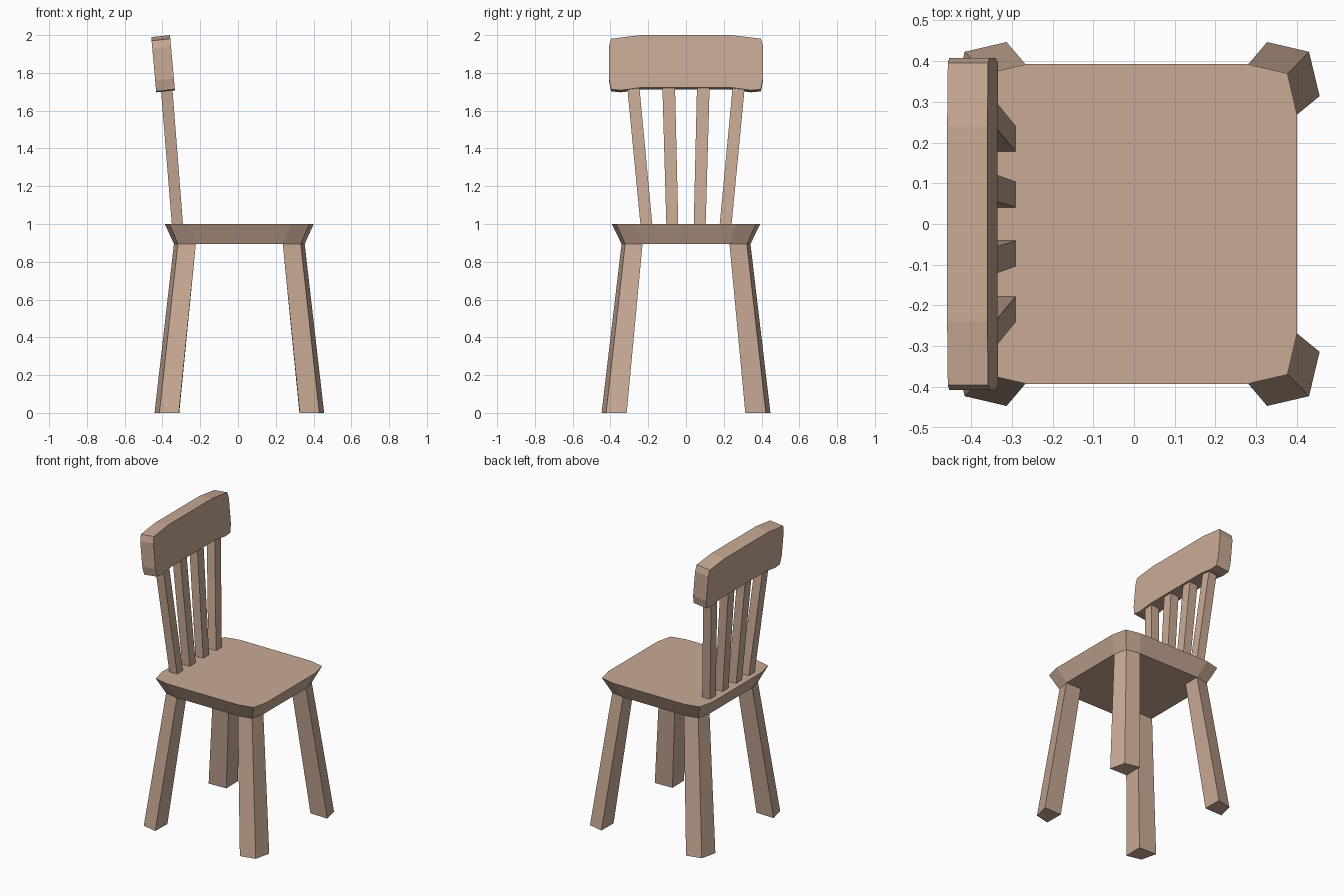
import bpy, bmesh

if "Cube" in bpy.data.objects:
    bpy.data.objects.remove(bpy.data.objects["Cube"])

CX = 0.007  # seat and legs are mirrored about this x

wood = bpy.data.materials.new("wood")
wood.diffuse_color = (0.58, 0.40, 0.30, 1)
wood.use_nodes = True
wood.node_tree.nodes["Principled BSDF"].inputs["Base Color"].default_value = wood.diffuse_color


def loft(name, ring_a, ring_b):
    """Closed solid between two matching rings of points."""
    bm = bmesh.new()
    a = [bm.verts.new(p) for p in ring_a]
    b = [bm.verts.new(p) for p in ring_b]
    bm.faces.new(a)
    bm.faces.new(b)
    n = len(a)
    for i in range(n):
        j = (i + 1) % n
        bm.faces.new((a[i], a[j], b[j], b[i]))
    bmesh.ops.recalc_face_normals(bm, faces=bm.faces)
    mesh = bpy.data.meshes.new(name)
    bm.to_mesh(mesh)
    bm.free()
    mesh.materials.append(wood)
    obj = bpy.data.objects.new(name, mesh)
    bpy.context.collection.objects.link(obj)
    return obj


def four_corners(corner, z):
    """Mirror one corner's points into a full ring at height z."""
    ring = []
    for sx, sy in ((1, 1), (-1, 1), (-1, -1), (1, -1)):
        pts = corner if sx * sy > 0 else corner[::-1]
        ring += [(CX + sx * x, sy * y, z) for x, y in pts]
    return ring


# Seat: clipped corners, tapering towards the underside
loft("seat",
     four_corners([(0.346, 0.23), (0.325, 0.322), (0.23, 0.341)], 0.894),
     four_corners([(0.394, 0.267), (0.37, 0.37), (0.27, 0.393)], 1.0))

# Legs: splayed, kite-shaped section
foot = [(0.449, 0.314), (0.423, 0.423), (0.320, 0.447), (0.318, 0.318)]
head = [(0.346, 0.23), (0.325, 0.322), (0.23, 0.341), (0.23, 0.23)]
for sx, side in ((1, "right"), (-1, "left")):
    for sy, end in ((-1, "front"), (1, "back")):
        loft(f"{end}_{side}_leg",
             [(CX + sx * x, sy * y, 0) for x, y in foot],
             [(CX + sx * x, sy * y, 0.896) for x, y in head])

# Slats: fanned out and leaning back
def slat_ring(x0, x1, y0, y1, z):
    return [(x0, y0, z), (x1, y0, z), (x1, y1, z), (x0, y1, z)]

spans = {"inner": (0.041, 0.104, 0.058, 0.125),
         "outer": (0.178, 0.241, 0.247, 0.311)}
for label, (b0, b1, t0, t1) in spans.items():
    for s, side in ((1, "right"), (-1, "left")):
        loft(f"{label}_{side}_slat",
             slat_ring(-0.350, -0.291, s * b0, s * b1, 0.995),
             slat_ring(-0.409, -0.348, s * t0, s * t1, 1.725))

# Backrest: softly curved outline, extruded and leaning back
half = [(0.24, 1.722), (0.345, 1.708), (0.396, 1.713), (0.408, 1.77),
        (0.408, 1.94), (0.396, 1.981), (0.24, 2.0)]
outline = half + [(-y, z) for y, z in reversed(half)]
front = [(-0.334 - 0.09 * (z - 1.71), y, z) for y, z in outline]
loft("backrest", front, [(x - 0.099, y, z - 0.011) for x, y, z in front])
